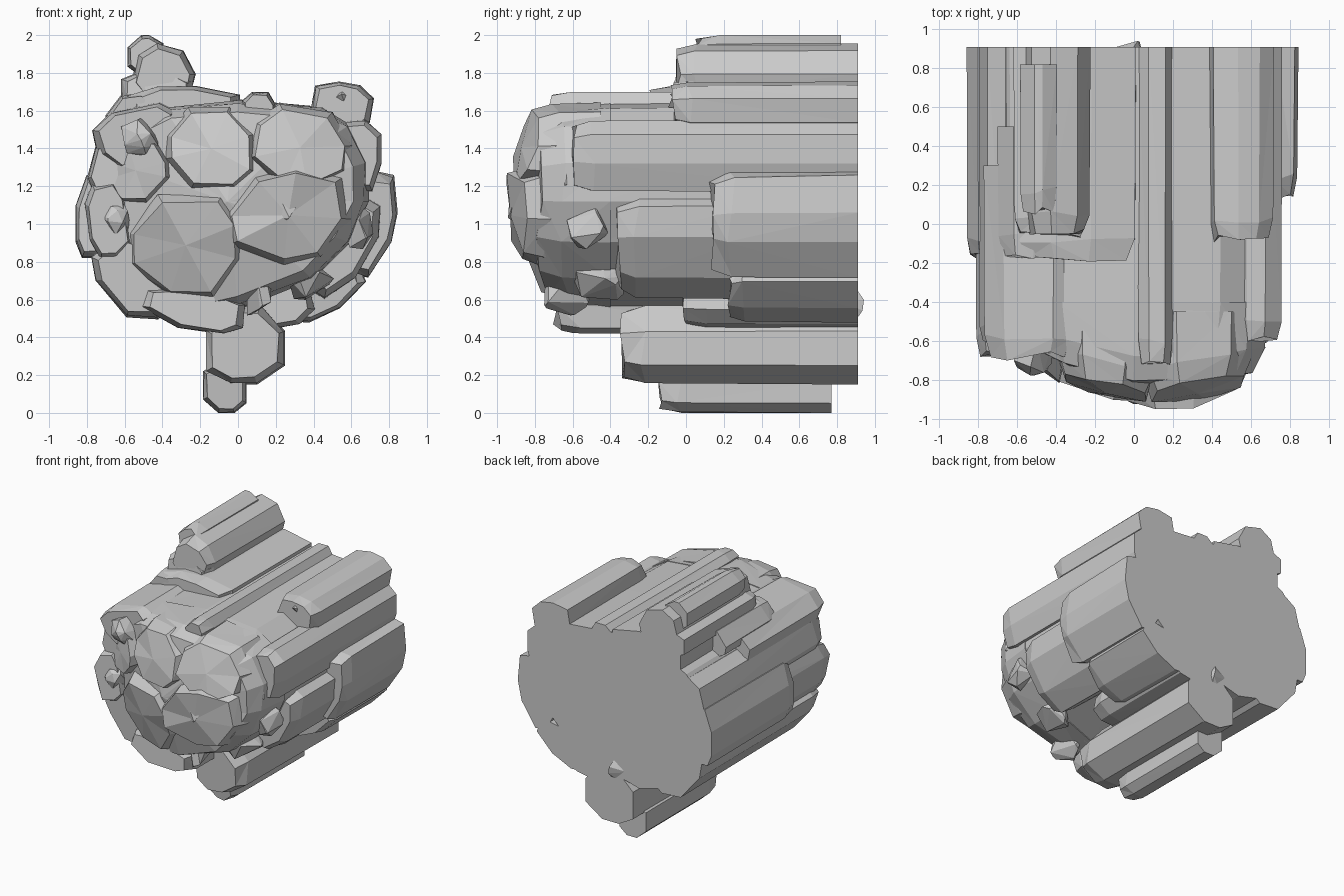
import bpy, bmesh, math, random
from mathutils import Vector

if "Cube" in bpy.data.objects:
    bpy.data.objects.remove(bpy.data.objects["Cube"])

random.seed(7)
stone = bpy.data.materials.new("grey stone")
stone.diffuse_color = (0.60, 0.60, 0.60, 1)
stone.use_nodes = True
stone.node_tree.nodes["Principled BSDF"].inputs["Base Color"].default_value = stone.diffuse_color


def finish(name, bm):
    bmesh.ops.recalc_face_normals(bm, faces=bm.faces)
    me = bpy.data.meshes.new(name)
    bm.to_mesh(me)
    bm.free()
    me.materials.append(stone)
    ob = bpy.data.objects.new(name, me)
    bpy.context.collection.objects.link(ob)


def chamfered(cx, cz, rx, rz, tilt):
    """Eight-sided x/z outline: a tilted box with uneven cut corners."""
    pts = []
    for sx, sz in ((1, 1), (-1, 1), (-1, -1), (1, -1)):
        a = (sx * rx, sz * rz * (1 - random.uniform(0.3, 0.8)))
        b = (sx * rx * (1 - random.uniform(0.3, 0.8)), sz * rz)
        pts += [a, b] if sx * sz > 0 else [b, a]
    c, s = math.cos(math.radians(tilt)), math.sin(math.radians(tilt))
    return [(cx + x * c - z * s, cz + x * s + z * c) for x, z in pts]


def dome(x, z):
    """Depth of the rounded front of the boulder."""
    return -0.94 + 0.5 * ((x - 0.12) ** 2 + (z - 1.18) ** 2)


def loft(name, outline, rings, jitter=0.012, domed=None):
    """Loft an outline along y; rings are (y, scale), the back ring stays exact.
    domed: depth behind the dome at which the front ring sits."""
    bm = bmesh.new()
    n = len(outline)
    cx = sum(p[0] for p in outline) / n
    cz = sum(p[1] for p in outline) / n
    loops = []
    for i, (y, s) in enumerate(rings):
        last = i == len(rings) - 1
        loop = []
        for px, pz in outline:
            k = s - (random.uniform(0, jitter * 5) if i else 0)
            x, z = cx + (px - cx) * k, cz + (pz - cz) * k
            dy = random.uniform(-jitter, jitter) * 2 if i else 0
            if domed is not None and i:
                y = dome(x, z) + domed + (0 if last else 0.09)
            loop.append(bm.verts.new((x, y + dy, z)))
        loops.append(loop)
    for a, b in zip(loops, loops[1:]):
        for k in range(n):
            m = (k + 1) % n
            q = [a[k], a[m], b[m], b[k]]
            r = random.randint(0, 1)
            q = q[r:] + q[:r]
            bm.faces.new(q[:3])
            bm.faces.new((q[0], q[2], q[3]))
    bm.faces.new(loops[0])
    cap = bm.faces.new(loops[-1])
    if domed is not None:
        # Facet the front around a raised centre
        mid = bmesh.ops.poke(bm, faces=[cap])["verts"][0]
        mid.co.y = dome(mid.co.x, mid.co.z) + domed
    finish(name, bm)


def block(name, cx, cz, rx, rz, tilt, front, back=0.91):
    loft(name, chamfered(cx, cz, rx, rz, tilt), [(back, 1), (front + 0.10, 1), (front, 0.85)])


def lump(name, cx, cz, rx, rz, tilt, sink):
    loft(name, chamfered(cx, cz, rx, rz, tilt), [(-0.45, 1), (0, 1), (0, 0.88)], 0.01, sink)


def chip(name, x, y, z, r):
    """Small faceted lump: convex hull of points on a sphere."""
    bm = bmesh.new()
    for _ in range(14):
        d = Vector([random.gauss(0, 1) for _ in range(3)]).normalized()
        bm.verts.new(Vector((x, y, z)) + d * r)
    bmesh.ops.convex_hull(bm, input=bm.verts)
    finish(name, bm)


# Main boulder with flat back and rounded front
outline = [(-0.80, 1.12), (-0.75, 1.36), (-0.64, 1.50), (-0.40, 1.62), (0.0, 1.66),
           (0.45, 1.62), (0.60, 1.53), (0.70, 1.33), (0.70, 1.12), (0.60, 0.90),
           (0.40, 0.70), (0.0, 0.54), (-0.22, 0.48), (-0.50, 0.55), (-0.74, 0.85)]
loft("main_boulder", outline, [(0.91, 1), (0.2, 1), (-0.45, 0.99)], 0.004)
loft("boulder_front", outline, [(-0.40, 0.99), (0, 0.97), (0, 0.88)], 0.006, 0.05)

# Long layers running front to back: centre x, z, half sizes, tilt, front y
block("right_upper_layer", 0.62, 1.36, 0.14, 0.19, 0, -0.60)
block("right_back_layer", 0.70, 1.00, 0.13, 0.28, -12, 0.14)
block("right_middle_layer", 0.52, 0.90, 0.18, 0.29, -30, -0.36, 0.35)
block("right_lower_layer", 0.44, 0.64, 0.24, 0.12, 25, 0.22)
block("keel_shoulder", 0.20, 0.58, 0.20, 0.13, 10, 0.0)
block("top_right_ridge", 0.55, 1.62, 0.16, 0.13, -10, -0.08)
block("top_middle_ridge", 0.11, 1.60, 0.09, 0.10, 0, -0.70)
block("top_left_shelf", -0.29, 1.59, 0.30, 0.14, 0, -0.18)
block("top_left_outer_shelf", -0.56, 1.57, 0.14, 0.12, 10, -0.16, 0.5)
block("top_left_front_shelf", -0.53, 1.46, 0.23, 0.16, 12, -0.68, 0.3)
block("crest_foot", -0.43, 1.71, 0.19, 0.11, 0, -0.06)
block("crest_base", -0.39, 1.79, 0.16, 0.15, -15, -0.04)
block("crest_top", -0.49, 1.89, 0.095, 0.11, 0, 0.07, 0.82)
block("left_side_layer", -0.75, 1.04, 0.11, 0.22, 0, -0.17)
block("left_front_layer", -0.69, 1.02, 0.11, 0.21, 8, -0.66, 0.6)
block("left_upper_layer", -0.66, 1.30, 0.12, 0.17, -15, -0.62, 0.91)
block("left_lower_layer", -0.54, 0.71, 0.17, 0.24, 40, -0.60)
block("bottom_front_layer", -0.24, 0.55, 0.28, 0.11, -8, -0.68, 0.5)
block("bottom_keel", 0.04, 0.36, 0.21, 0.21, 0, -0.33)
block("bottom_keel_tip", -0.07, 0.13, 0.115, 0.13, 0, -0.14, 0.77)

# Faceted lumps on the front: centre, half sizes, tilt, depth behind the dome
lump("front_right_lump", 0.26, 1.04, 0.33, 0.25, 12, -0.01)
lump("front_left_lump", -0.29, 0.88, 0.31, 0.28, 0, 0.01)
lump("brow_left", -0.54, 1.28, 0.18, 0.17, 0, 0.01)
lump("brow_middle", -0.15, 1.40, 0.24, 0.22, 0, 0.01)
lump("brow_right", 0.33, 1.40, 0.27, 0.22, -10, 0.02)

# Loose chips wedged in the gaps
chips = [(0.25, -0.90, 1.07, 0.06), (0.57, -0.60, 1.25, 0.12), (-0.66, -0.58, 1.02, 0.11),
         (0.08, -0.64, 0.66, 0.15), (0.36, -0.45, 0.72, 0.15), (0.52, 0.0, 1.64, 0.10),
         (-0.03, 0.86, 0.57, 0.10), (-0.52, -0.66, 1.46, 0.12), (0.62, -0.52, 0.98, 0.12)]
for i, c in enumerate(chips):
    chip(f"stone_chip_{i + 1}", *c)
